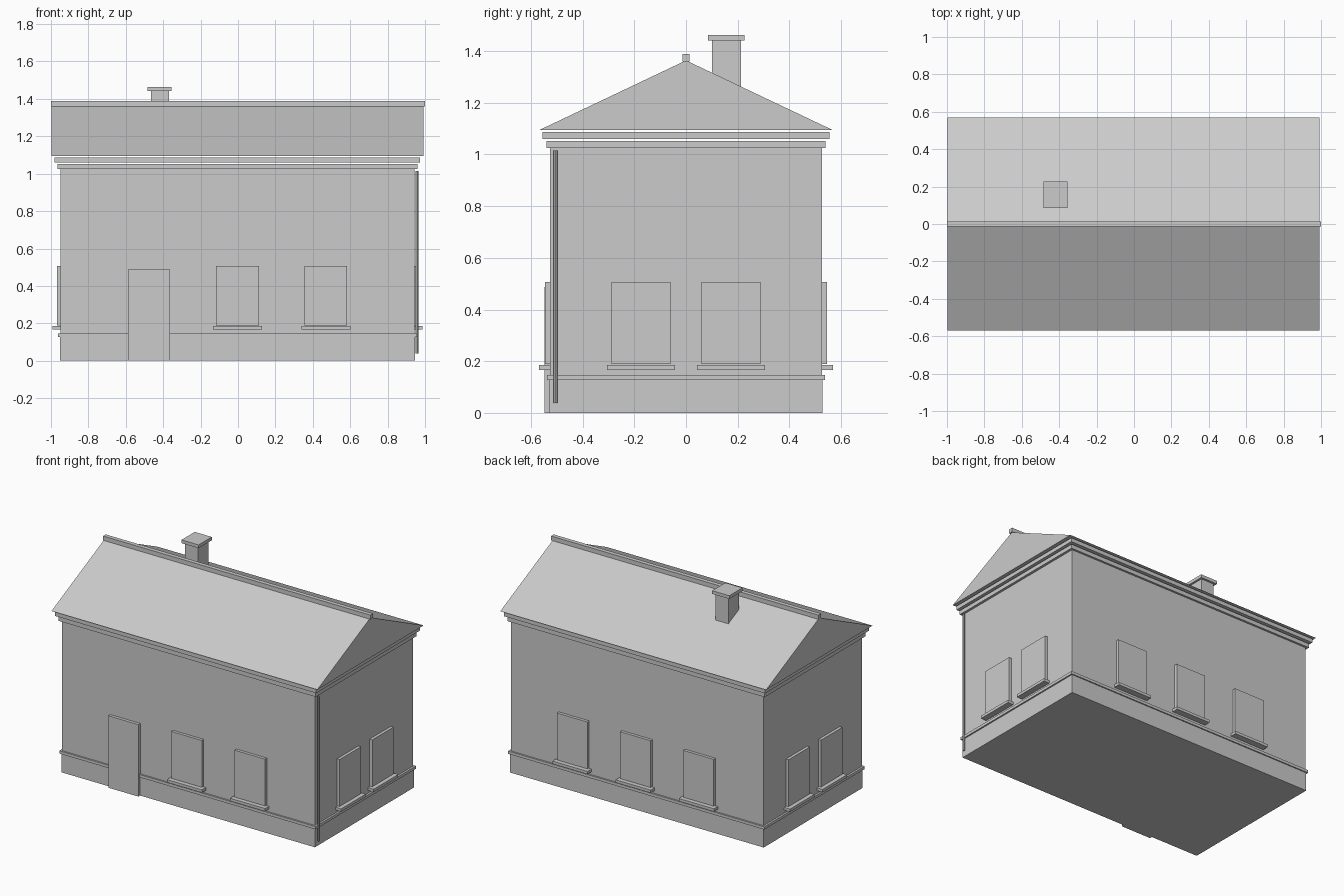
import bpy
import bmesh

cube = bpy.data.objects.get("Cube")
if cube:
    bpy.data.objects.remove(cube, do_unlink=True)

grey = bpy.data.materials.new("plain_grey")
grey.use_nodes = True
colour = (0.6, 0.6, 0.6, 1)
grey.diffuse_color = colour
grey.node_tree.nodes["Principled BSDF"].inputs["Base Color"].default_value = colour

CX = -0.003                  # centre of the building along its length
WALL_X, WALL_Y = 0.946, 0.526


def finish(name, bm):
    bmesh.ops.recalc_face_normals(bm, faces=bm.faces)
    mesh = bpy.data.meshes.new(name)
    bm.to_mesh(mesh)
    bm.free()
    mesh.materials.append(grey)
    obj = bpy.data.objects.new(name, mesh)
    bpy.context.collection.objects.link(obj)
    return obj


def box(name, xs, ys, zs):
    bm = bmesh.new()
    bmesh.ops.create_cube(bm, size=1)
    for v in bm.verts:
        v.co = [r[0] if c < 0 else r[1] for c, r in zip(v.co, (xs, ys, zs))]
    return finish(name, bm)


def slab(name, half_x, half_y, z0, z1):
    return box(name, (CX - half_x, CX + half_x), (-half_y, half_y), (z0, z1))


# Walls, plinth and mouldings
slab("plinth", 0.949, 0.529, 0, 0.127)
slab("base_moulding", 0.959, 0.537, 0.127, 0.146)
slab("walls", WALL_X, WALL_Y, 0.146, 1.025)
slab("lower_cornice", 0.963, 0.54, 1.025, 1.053)
slab("upper_cornice", 0.977, 0.555, 1.06, 1.087)

# Gabled roof, extruded from its triangular end
bm = bmesh.new()
gable = [bm.verts.new((CX - 0.995, y, z))
         for y, z in ((-0.569, 1.094), (0.569, 1.094), (0, 1.364))]
face = bm.faces.new(gable)
ext = bmesh.ops.extrude_face_region(bm, geom=[face], use_keep_orig=True)
moved = [g for g in ext["geom"] if isinstance(g, bmesh.types.BMVert)]
bmesh.ops.translate(bm, verts=moved, vec=(1.99, 0, 0))
finish("roof", bm)
box("ridge_cap", (-1, 1), (-0.014, 0.014), (1.36, 1.389))

# Chimney
box("chimney", (-0.466, -0.369), (0.1, 0.213), (1.2, 1.441))
box("chimney_cap", (-0.483, -0.355), (0.086, 0.227), (1.441, 1.463))

# Door
box("front_door", (-0.588, -0.363), (-0.547, -0.5), (0, 0.487))


def window(name, axis, side, centre):
    """Pane and sill on one wall; axis is the outward axis, side its sign."""
    wall = (WALL_X, WALL_Y)[axis]
    mid = CX if axis == 0 else 0
    parts = (("pane", 0.02, 0.114, (0.189, 0.506)),
             ("sill", 0.043, 0.131, (0.166, 0.185)))
    for part, depth, half, zs in parts:
        out = sorted((mid + side * (wall - 0.02), mid + side * (wall + depth)))
        along = (centre - half, centre + half)
        xs, ys = (out, along) if axis == 0 else (along, out)
        box(name + "_" + part, xs, ys, zs)


# Windows: two at the front, three at the back, two on each end
for i, x in enumerate((-0.473, 0, 0.473)):
    if i:
        window(f"front_window_{i}", 1, -1, CX + x)
    window(f"back_window_{i + 1}", 1, 1, CX + x)
for side, label in ((1, "left"), (-1, "right")):
    for i, y in enumerate((-0.174, 0.174)):
        window(f"{label}_window_{i + 1}", 0, side, y)

# Drainpipe at the front corner
bm = bmesh.new()
bmesh.ops.create_cone(bm, cap_ends=True, segments=12, radius1=0.0075,
                      radius2=0.0075, depth=0.977)
bmesh.ops.translate(bm, verts=bm.verts, vec=(0.957, -0.505, 0.526))
pipe = finish("drainpipe", bm)
bpy.context.view_layer.objects.active = pipe
pipe.select_set(True)
bpy.ops.object.shade_smooth_by_angle()
